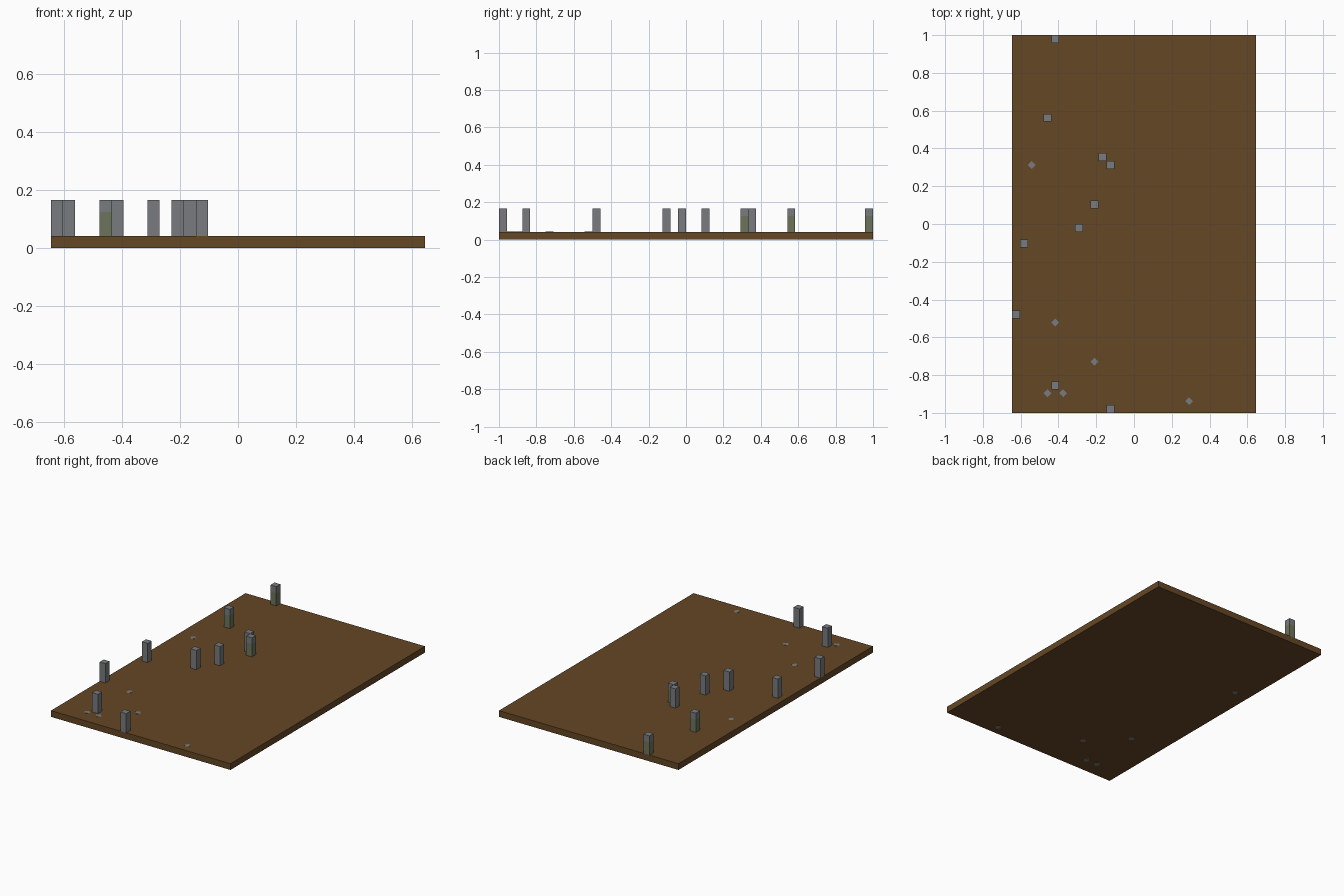
import bpy

if "Cube" in bpy.data.objects:
    bpy.data.objects.remove(bpy.data.objects["Cube"])

CELL = 2 / 48  # the board is a grid of 31 x 48 cells


def material(name, rgb):
    mat = bpy.data.materials.new(name)
    linear = [((c / 255 + 0.055) / 1.055) ** 2.4 for c in rgb] + [1]
    mat.use_nodes = True
    mat.diffuse_color = linear
    mat.node_tree.nodes["Principled BSDF"].inputs["Base Color"].default_value = linear
    return mat


brown = material("earth brown", (101, 71, 37))
grey = material("stone grey", (121, 123, 126))
green = material("mossy stone", (109, 116, 91))


def centre(col, row):
    return (col - 15) * CELL, (row - 23.5) * CELL


def box(name, x, y, z0, z1, width, depth, mat):
    bpy.ops.mesh.primitive_cube_add(size=1, location=(x, y, (z0 + z1) / 2))
    obj = bpy.context.object
    obj.name = name
    obj.scale = (width, depth, z1 - z0)
    obj.data.materials.append(mat)


# Ground slab
box("ground_slab", 0, 0, 0.001, CELL, 31 * CELL, 48 * CELL, brown)

# Square pillars, three cells tall; mossy ones have two green cells below
plain = [(11, 32), (10, 26), (8, 23), (1, 21), (0, 12), (5, 3), (12, 0)]
mossy = [(5, 47), (4, 37), (12, 31)]
for col, row in plain:
    x, y = centre(col, row)
    box("stone_pillar", x, y, CELL, 4 * CELL, CELL, CELL, grey)
for col, row in mossy:
    x, y = centre(col, row)
    box("mossy_pillar_base", x, y, CELL, 3 * CELL, CELL, CELL, green)
    box("mossy_pillar_cap", x, y, 3 * CELL, 4 * CELL, CELL, CELL, grey)

# Diamond pegs set flush through the slab
for col, row in [(2, 31), (5, 11), (10, 6), (4, 2), (6, 2), (22, 1)]:
    x, y = centre(col, row)
    height = CELL + 0.001
    bpy.ops.mesh.primitive_cylinder_add(vertices=4, radius=CELL / 2, depth=height,
                                        location=(x, y, height / 2))
    peg = bpy.context.object
    peg.name = "diamond_peg"
    peg.data.materials.append(grey)
